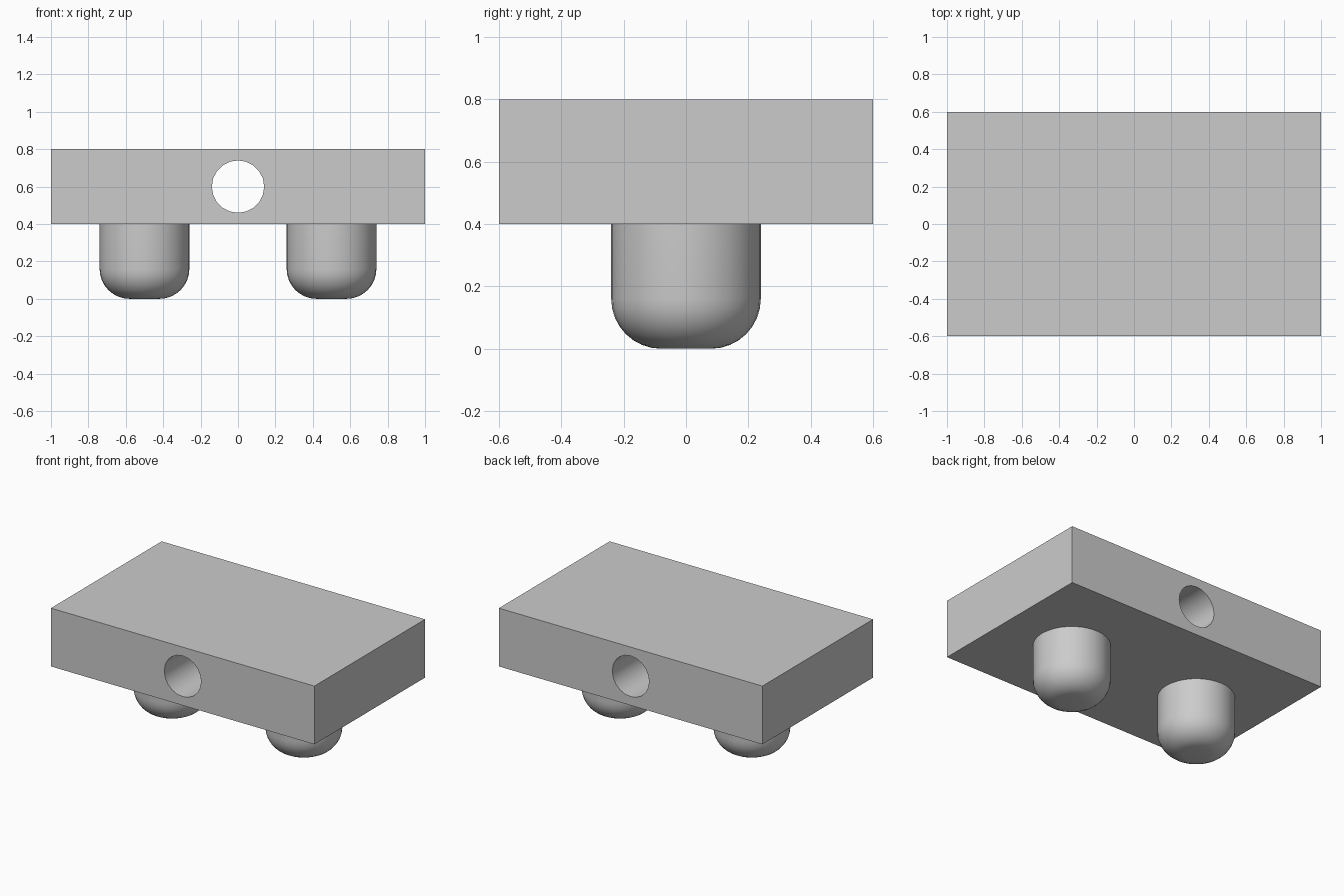
import bpy
import bmesh
from math import pi, sin, cos, radians
from mathutils import Matrix

if "Cube" in bpy.data.objects:
    bpy.data.objects.remove(bpy.data.objects["Cube"], do_unlink=True)

# Single grey material
grey = bpy.data.materials.new("plain grey")
grey.use_nodes = True
colour = (0.6, 0.6, 0.6, 1)
grey.diffuse_color = colour
grey.node_tree.nodes["Principled BSDF"].inputs["Base Color"].default_value = colour


def add_object(name, bm):
    mesh = bpy.data.meshes.new(name)
    bmesh.ops.recalc_face_normals(bm, faces=bm.faces)
    bm.to_mesh(mesh)
    bm.free()
    mesh.materials.append(grey)
    obj = bpy.data.objects.new(name, mesh)
    bpy.context.collection.objects.link(obj)
    return obj


def select_only(obj):
    bpy.ops.object.select_all(action='DESELECT')
    obj.select_set(True)
    bpy.context.view_layer.objects.active = obj


def smooth(obj):
    select_only(obj)
    bpy.ops.object.shade_smooth_by_angle(angle=radians(35))


# Rectangular block
bm = bmesh.new()
bmesh.ops.create_cube(bm, size=1, matrix=Matrix.Translation((0, 0, 0.6))
                      @ Matrix.Diagonal((2, 1.2, 0.4, 1)))
block = add_object("block", bm)

# Round hole running front to back through the block
bm = bmesh.new()
bmesh.ops.create_cone(bm, cap_ends=True, segments=20, radius1=0.14, radius2=0.14,
                      depth=1.6, matrix=Matrix.Translation((0, 0, 0.6))
                      @ Matrix.Rotation(pi / 2, 4, 'X'))
cutter = add_object("hole_cutter", bm)
cutter.hide_render = True
cut = block.modifiers.new("hole", 'BOOLEAN')
cut.operation = 'DIFFERENCE'
cut.solver = 'EXACT'
cut.object = cutter
select_only(block)
bpy.ops.object.modifier_apply(modifier=cut.name)
bpy.data.objects.remove(cutter, do_unlink=True)
smooth(block)


# Pegs: cylinders with a rounded lower rim
def peg(name, x, radius=0.24, fillet=0.16, steps=8):
    arc = [i * pi / 2 / steps for i in range(steps + 1)]
    profile = [(0, 0)]
    profile += [(radius - fillet + fillet * sin(a), fillet - fillet * cos(a)) for a in arc]
    profile += [(radius, 0.4), (0, 0.4)]
    bm = bmesh.new()
    verts = [bm.verts.new((r, 0, z)) for r, z in profile]
    edges = [bm.edges.new(pair) for pair in zip(verts, verts[1:])]
    bmesh.ops.spin(bm, geom=verts + edges, cent=(0, 0, 0), axis=(0, 0, 1),
                   angle=2 * pi, steps=32, use_duplicate=False)
    bmesh.ops.remove_doubles(bm, verts=bm.verts, dist=0.0005)
    obj = add_object(name, bm)
    obj.location.x = x
    smooth(obj)


peg("left_peg", 0.5)
peg("right_peg", -0.5)
